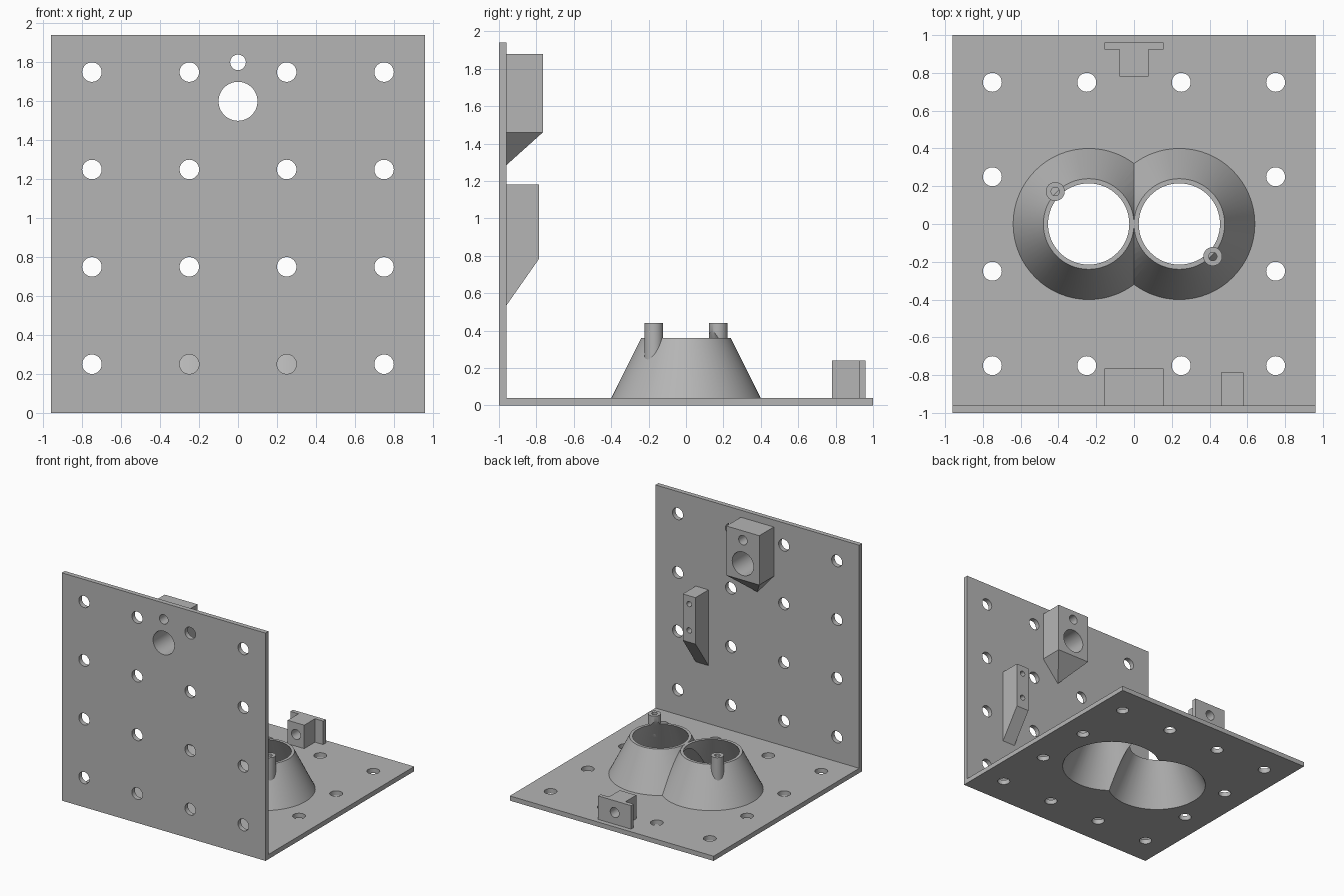
import bpy, bmesh, math
from mathutils import Vector, Matrix

if "Cube" in bpy.data.objects:
    bpy.data.objects.remove(bpy.data.objects["Cube"])

grey = bpy.data.materials.new("plain grey")
grey.use_nodes = True
colour = (0.46, 0.46, 0.46, 1)
grey.diffuse_color = colour
grey.node_tree.nodes["Principled BSDF"].inputs["Base Color"].default_value = colour


def make(name, bm):
    bmesh.ops.recalc_face_normals(bm, faces=bm.faces)
    mesh = bpy.data.meshes.new(name)
    bm.to_mesh(mesh)
    bm.free()
    mesh.materials.append(grey)
    obj = bpy.data.objects.new(name, mesh)
    bpy.context.collection.objects.link(obj)
    return obj


def box(name, x, y, z):
    bm = bmesh.new()
    bmesh.ops.create_cube(bm, size=1)
    for v in bm.verts:
        v.co = [r[0] if c < 0 else r[1] for c, r in zip(v.co, (x, y, z))]
    return make(name, bm)


def prism(name, points, direction):
    """Extrude a closed outline along a direction."""
    bm = bmesh.new()
    face = bm.faces.new([bm.verts.new(p) for p in points])
    new = bmesh.ops.extrude_face_region(bm, geom=[face])["geom"]
    verts = [g for g in new if isinstance(g, bmesh.types.BMVert)]
    bmesh.ops.translate(bm, verts=verts, vec=direction)
    return make(name, bm)


def cone(name, start, end, r1, r2=None, sides=64):
    """Cylinder or cone frustum between two points."""
    a, b = Vector(start), Vector(end)
    turn = (b - a).to_track_quat("Z", "Y").to_matrix().to_4x4()
    bm = bmesh.new()
    bmesh.ops.create_cone(bm, cap_ends=True, segments=sides, radius1=r1,
                          radius2=r1 if r2 is None else r2, depth=(b - a).length,
                          matrix=Matrix.Translation((a + b) / 2) @ turn)
    return make(name, bm)


def combine(obj, others, operation="DIFFERENCE"):
    """Apply booleans one by one and remove the helper objects."""
    for other in others:
        other.hide_render = True
        mod = obj.modifiers.new("bool", "BOOLEAN")
        mod.operation, mod.solver, mod.object = operation, "EXACT", other
        bpy.context.view_layer.update()
        graph = bpy.context.evaluated_depsgraph_get()
        mesh = bpy.data.meshes.new_from_object(obj.evaluated_get(graph))
        obj.modifiers.clear()
        obj.data = mesh
        bpy.data.objects.remove(other)


GRID = (-0.75, -0.25, 0.25, 0.75)
T = 0.04          # plate thickness
WALL = T - 1      # inner face of the upright plate


def inner_cones():
    return [cone("cutter", (s * 0.24, 0, -0.02), (s * 0.24, 0, 0.46), 0.405, 0.165)
            for s in (-1, 1)]


# Upright plate with a grid of holes
upright_plate = box("upright_plate", (-0.96, 0.96), (-1, WALL), (0, 1.94))
combine(upright_plate, [cone("cutter", (x, -1.1, z + 1), (x, -0.9, z + 1), 0.05, sides=40)
                        for x in GRID for z in GRID])

# Base plate with matching holes and the double opening
base_plate = box("base_plate", (-0.96, 0.96), (WALL, 1), (0, T))
combine(base_plate, [cone("cutter", (x, y, -0.1), (x, y, 0.1), 0.05, sides=40)
                     for x in GRID for y in GRID if abs(x) + abs(y) > 0.6])
combine(base_plate, inner_cones())

# Two joined hollow cones
double_cone = cone("double_cone", (-0.24, 0, T), (-0.24, 0, 0.36), 0.4, 0.24)
combine(double_cone, [cone("second", (0.24, 0, T), (0.24, 0, 0.36), 0.4, 0.24)], "UNION")
combine(double_cone, inner_cones())

# Screw posts on opposite corners of the cones
posts = []
for side, label in ((1, "left"), (-1, "right")):
    x, y = side * 0.417, side * -0.172
    post = cone(label + "_screw_post", (x, y, 0.2), (x, y, 0.44), 0.05, sides=40)
    combine(post, [cone("cutter", (x, y, 0.1), (x, y, 0.5), 0.022, sides=24)])
    combine(post, inner_cones())
    posts.append(post)

# Upper holder: a block ending in a point against the upright plate
bm = bmesh.new()
bmesh.ops.create_cube(bm, size=1)
for v in bm.verts:
    v.co = (0.155 * (1 if v.co.x > 0 else -1), -0.765 if v.co.y > 0 else WALL,
            1.88 if v.co.z > 0 else 1.46)
bm.normal_update()
bottom = min(bm.faces, key=lambda f: f.normal.z)
tip = bmesh.ops.poke(bm, faces=[bottom])["verts"][0]
tip.co = (0, WALL, 1.285)
upper_holder = make("upper_holder", bm)
for z, r in ((1.6, 0.1), (1.8, 0.04)):
    for part in (upper_holder, upright_plate):
        combine(part, [cone("cutter", (0, -1.1, z), (0, -0.6, z), r)])

# Side bracket with a sloping underside and two screw holes
outline = [(0.46, WALL, 1.18), (0.46, -0.785, 1.18), (0.46, -0.785, 0.785), (0.46, WALL, 0.535)]
side_bracket = prism("side_bracket", outline, (0.12, 0, 0))
combine(side_bracket, [cone("cutter", (0.52, -0.94, z), (0.52, -0.7, z), 0.023, sides=24)
                       for z in (1.11, 0.885)])

# T-shaped clip at the far edge of the base
half = [(0.078, 0.78), (0.078, 0.925), (0.155, 0.925), (0.155, 0.96)]
outline = [(x, y, T) for x, y in half] + [(-x, y, T) for x, y in reversed(half)]
clip = prism("t_clip", outline, (0, 0, 0.2))
combine(clip, [cone("cutter", (0, 0.7, 0.14), (0, 1.1, 0.14), 0.042, sides=40)])

# Smooth round walls, keep edges sharp
bpy.ops.object.select_all(action="DESELECT")
parts = [upright_plate, base_plate, double_cone, upper_holder, side_bracket, clip] + posts
for part in parts:
    part.select_set(True)
bpy.context.view_layer.objects.active = base_plate
bpy.ops.object.shade_smooth_by_angle(angle=math.radians(30))
